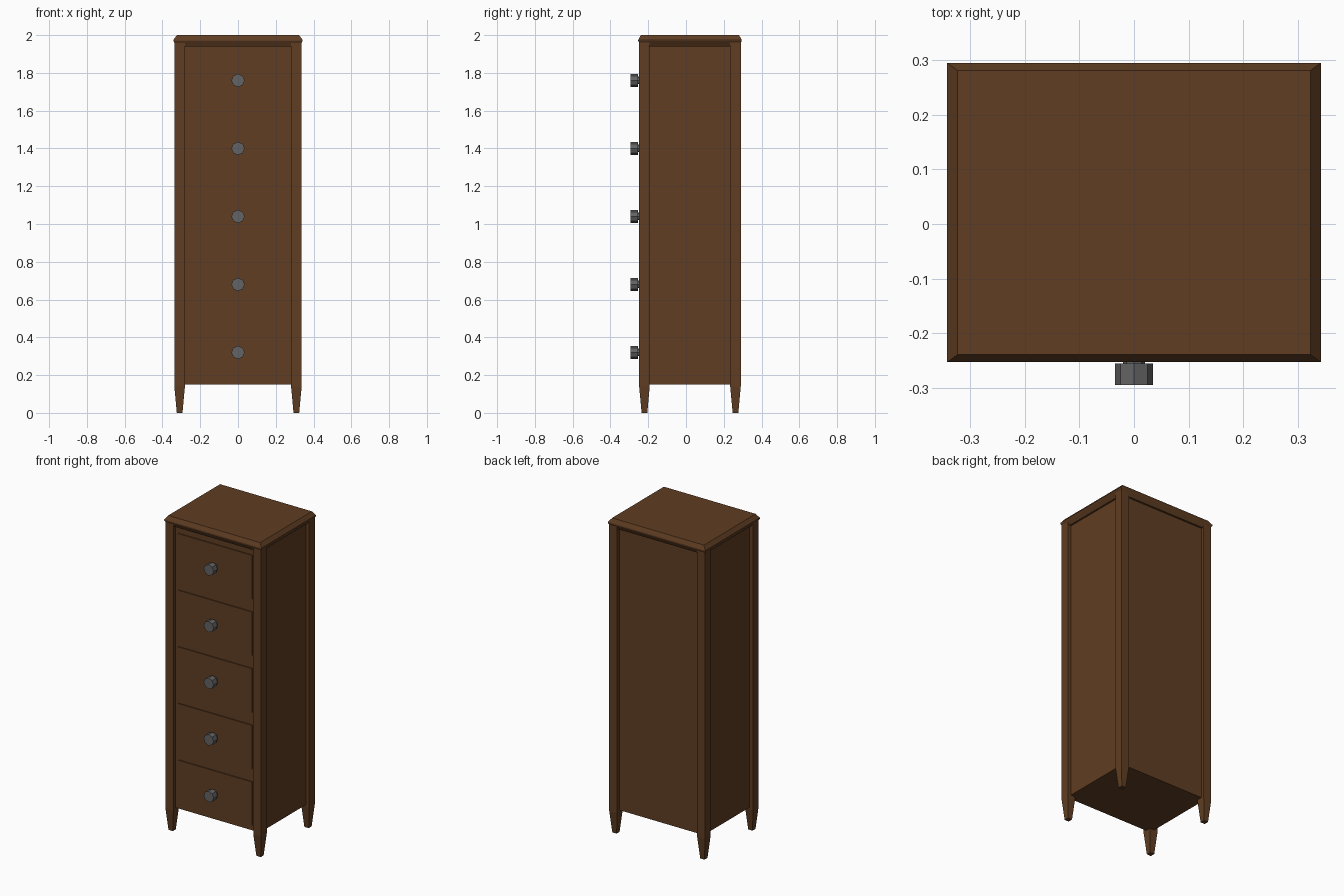
import bpy, bmesh, math

if "Cube" in bpy.data.objects:
    bpy.data.objects.remove(bpy.data.objects["Cube"])

CY = 0.021                      # centre of the cabinet in y (knobs stick out in front)
KNOB_Z = [0.32 + 0.36 * i for i in range(5)]


def material(name, rgb):
    m = bpy.data.materials.new(name)
    m.diffuse_color = (*rgb, 1)
    m.use_nodes = True
    m.node_tree.nodes["Principled BSDF"].inputs["Base Color"].default_value = m.diffuse_color
    return m


WOOD = material("dark_wood", (0.115, 0.047, 0.016))
METAL = material("dark_metal", (0.125, 0.125, 0.125))


def loft(name, rings, mat):
    """Join a stack of equal-sized vertex rings and cap both ends."""
    bm = bmesh.new()
    loops = [[bm.verts.new(p) for p in ring] for ring in rings]
    n = len(loops[0])
    for a, b in zip(loops, loops[1:]):
        for i in range(n):
            j = (i + 1) % n
            bm.faces.new((a[i], a[j], b[j], b[i]))
    bm.faces.new(loops[0][::-1])
    bm.faces.new(loops[-1])
    bmesh.ops.recalc_face_normals(bm, faces=bm.faces)
    mesh = bpy.data.meshes.new(name)
    bm.to_mesh(mesh)
    bm.free()
    mesh.materials.append(mat)
    ob = bpy.data.objects.new(name, mesh)
    bpy.context.collection.objects.link(ob)
    return ob


def rect(cx, cy, hx, hy, z):
    return [(cx + sx * hx, cy + sy * hy, z)
            for sx, sy in ((-1, -1), (1, -1), (1, 1), (-1, 1))]


def octagon(r, y, z):
    return [(r * math.cos(a), y, z + r * math.sin(a))
            for a in (i * math.tau / 8 for i in range(8))]


# Cabinet body, recessed behind the corner posts
loft("cabinet_body", [rect(0, CY, 0.313, 0.248, z) for z in (0.15, 1.95)], WOOD)

# Top slab, chamfered above and below
loft("top_slab", [rect(0, CY, hx, hy, z) for hx, hy, z in (
    (0.323, 0.26, 1.94), (0.342, 0.274, 1.968),
    (0.342, 0.274, 1.975), (0.323, 0.26, 2.0))], WOOD)

# Corner posts with tapered feet
for sx, side in ((-1, "left"), (1, "right")):
    for sy, end in ((-1, "front"), (1, "back")):
        x, y = sx * 0.309, CY + sy * 0.241
        loft(f"{end}_{side}_post", [rect(x, y, h, h, z) for h, z in (
            (0.015, 0), (0.028, 0.14), (0.028, 1.97))], WOOD)

# Drawer fronts and eight-sided knobs
for i, z in enumerate(KNOB_Z, 1):
    loft(f"drawer_front_{i}", [rect(0, -0.222, 0.26, 0.011, z + d)
                               for d in (-0.14, 0.14)], WOOD)
    loft(f"drawer_knob_{i}", [octagon(r, y, z) for r, y in (
        (0.02, -0.225), (0.02, -0.255), (0.035, -0.255), (0.035, -0.295))], METAL)
